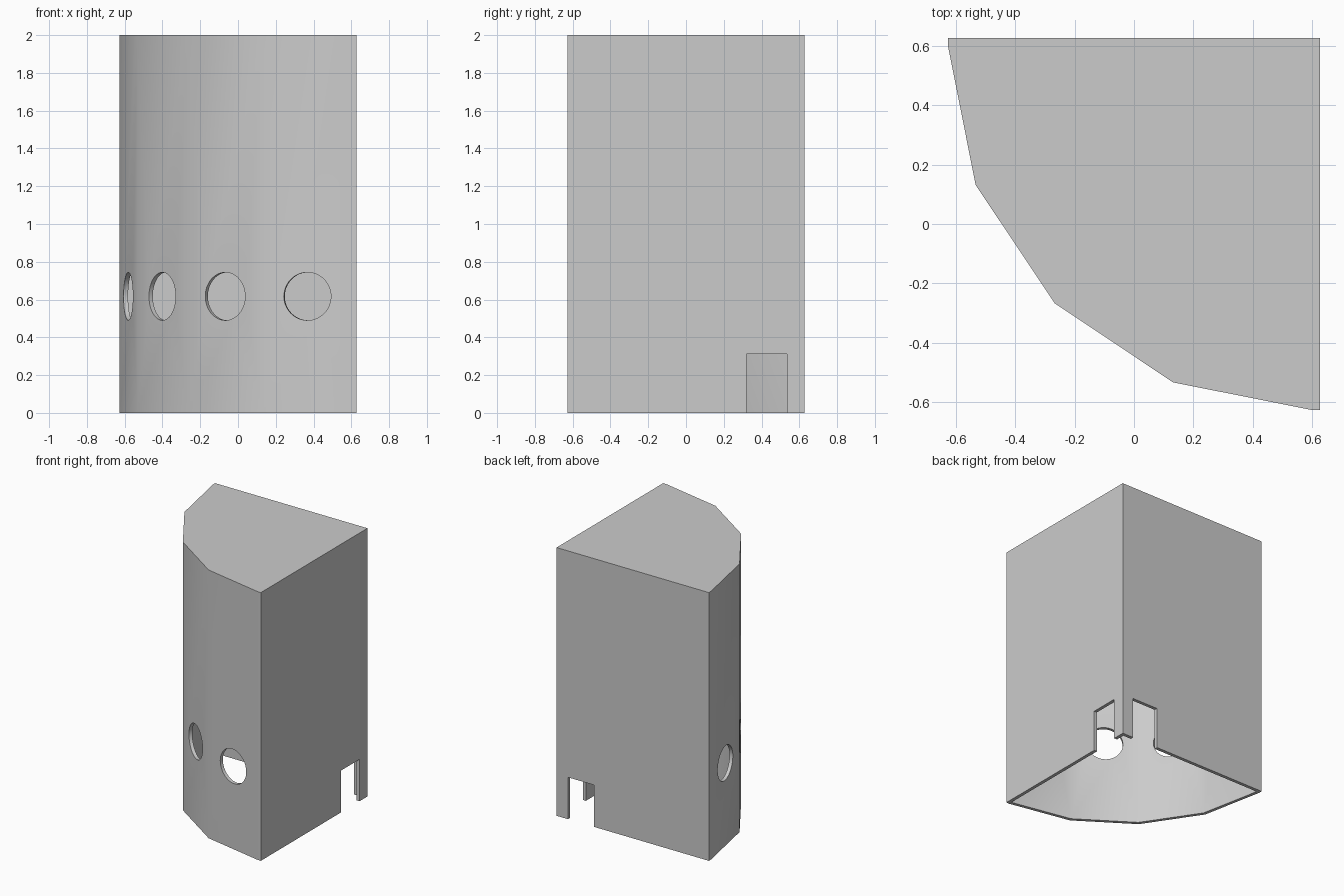
import bpy, bmesh, math
from mathutils import Matrix, Vector

if "Cube" in bpy.data.objects:
    bpy.data.objects.remove(bpy.data.objects["Cube"])

HALF, WALL, HEIGHT = 0.628, 0.025, 2.0
CENTRE = HALF - WALL            # axis of the curved front, inside the back corner
SEGMENTS = 4
STEP = math.pi / 2 / SEGMENTS

grey = bpy.data.materials.new("plain grey")
grey.use_nodes = True
grey.diffuse_color = (0.6, 0.6, 0.6, 1)
grey.node_tree.nodes["Principled BSDF"].inputs["Base Color"].default_value = grey.diffuse_color


def make_object(name, bm):
    bmesh.ops.recalc_face_normals(bm, faces=bm.faces)
    mesh = bpy.data.meshes.new(name)
    bm.to_mesh(mesh)
    bm.free()
    mesh.materials.append(grey)
    obj = bpy.data.objects.new(name, mesh)
    bpy.context.scene.collection.objects.link(obj)
    return obj


def prism(name, outline, bottom, top):
    bm = bmesh.new()
    face = bm.faces.new([bm.verts.new((x, y, bottom)) for x, y in outline])
    made = bmesh.ops.extrude_face_region(bm, geom=[face])["geom"]
    verts = [g for g in made if isinstance(g, bmesh.types.BMVert)]
    bmesh.ops.translate(bm, verts=verts, vec=(0, 0, top - bottom))
    return make_object(name, bm)


def arc(radius):
    angles = [math.pi + i * STEP for i in range(SEGMENTS + 1)]
    return [(CENTRE + radius * math.cos(a), CENTRE + radius * math.sin(a)) for a in angles]


def box(name, size, location):
    bm = bmesh.new()
    bmesh.ops.create_cube(bm, size=1, matrix=Matrix.Translation(location) @ Matrix.Diagonal((*size, 1)))
    return make_object(name, bm)


def port(angle):
    direction = Vector((math.cos(angle), math.sin(angle), 0))
    place = Matrix.Translation(Vector((CENTRE, CENTRE, 0.617)) + direction * 1.2)
    bm = bmesh.new()
    bmesh.ops.create_cone(bm, cap_ends=True, segments=48, radius1=0.127, radius2=0.127, depth=0.2,
                          matrix=place @ direction.to_track_quat("Z", "Y").to_matrix().to_4x4())
    return make_object("port_cutter", bm)


# Corner housing: quarter-round faceted front with two flat walls at the back
outer = [(HALF, HALF), (-HALF, HALF)] + arc(HALF + CENTRE) + [(HALF, -HALF)]
housing = prism("corner_housing", outer, 0, HEIGHT)

# Open-bottomed cavity, a round port per facet, and a notch in each flat wall
inner = [(CENTRE, CENTRE)] + arc(HALF + CENTRE - WALL)
cutters = [prism("cavity_cutter", inner, -0.1, HEIGHT - WALL)]
cutters += [port(math.pi + (i + 0.5) * STEP) for i in range(SEGMENTS)]
cutters += [box("side_notch_cutter", (0.1, 0.216, 0.412), (HALF, 0.427, 0.106)),
            box("back_notch_cutter", (0.216, 0.1, 0.412), (0.427, HALF, 0.106))]

for cutter in cutters:
    cut = housing.modifiers.new(cutter.name, "BOOLEAN")
    cut.operation, cut.solver, cut.object = "DIFFERENCE", "EXACT", cutter

# Bake the cuts and remove the cutters
bpy.context.view_layer.update()
result = bpy.data.meshes.new_from_object(housing.evaluated_get(bpy.context.evaluated_depsgraph_get()))
housing.modifiers.clear()
housing.data = result
for cutter in cutters:
    bpy.data.objects.remove(cutter)

bpy.ops.object.select_all(action="DESELECT")
housing.select_set(True)
bpy.context.view_layer.objects.active = housing
bpy.ops.object.shade_smooth_by_angle(angle=math.radians(30))
